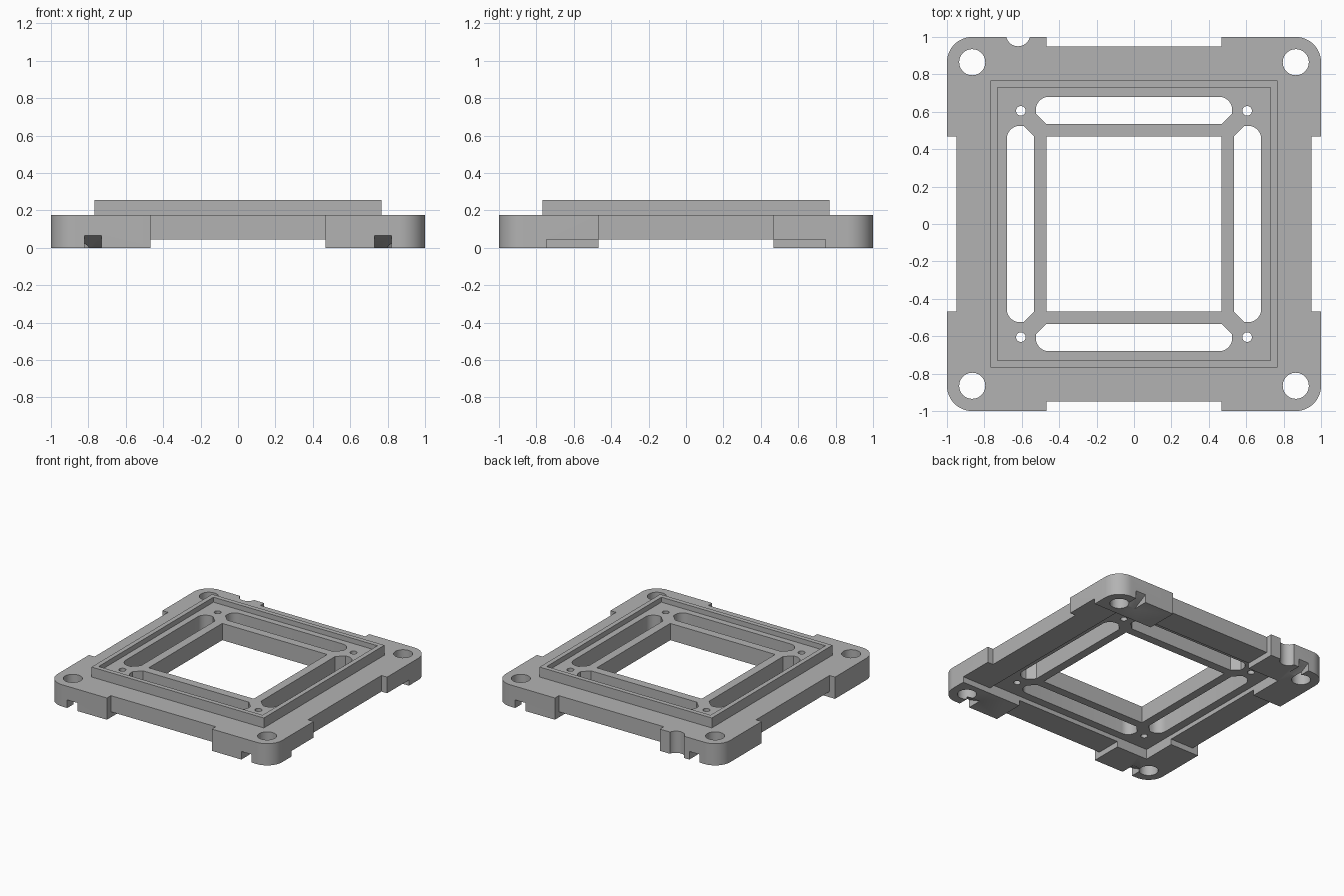
import bpy
from math import sin, cos, pi, radians
from mathutils import Matrix, Vector

if "Cube" in bpy.data.objects:
    bpy.data.objects.remove(bpy.data.objects["Cube"])

# Colour
grey = bpy.data.materials.new("plain grey")
grey.use_nodes = True
COLOUR = (0.45, 0.45, 0.45, 1)
grey.diffuse_color = COLOUR
grey.node_tree.nodes["Principled BSDF"].inputs["Base Color"].default_value = COLOUR

# Main dimensions
FOOT, RIM, WALL, POCKET = 0.467, 0.95, 0.767, 0.73
TOP, PLATE_BOTTOM, RECESS_TOP = 0.175, 0.045, 0.08
INNER, HOLE = 0.745, 0.865


def arc(cx, cy, r, a0, a1, n):
    return [(cx + r * cos(radians(a0 + (a1 - a0) * i / n)),
             cy + r * sin(radians(a0 + (a1 - a0) * i / n))) for i in range(n + 1)]


def rect(x0, x1, y0, y1):
    return [(x0, y0), (x1, y0), (x1, y1), (x0, y1)]


def square(h):
    return rect(-h, h, -h, h)


def prism(name, outline, z0, z1, matrix=Matrix()):
    """Counter-clockwise outline extruded from z0 to z1."""
    n = len(outline)
    verts = [matrix @ Vector((x, y, z)) for z in (z0, z1) for x, y in outline]
    faces = [list(range(n))[::-1], list(range(n, 2 * n))]
    faces += [(i, (i + 1) % n, n + (i + 1) % n, n + i) for i in range(n)]
    mesh = bpy.data.meshes.new(name)
    mesh.from_pydata(verts, [], faces)
    mesh.materials.append(grey)
    ob = bpy.data.objects.new(name, mesh)
    bpy.context.collection.objects.link(ob)
    return ob


def combine(tool, operation="DIFFERENCE"):
    """Apply a boolean to the frame and remove the tool."""
    mod = body.modifiers.new("boolean", "BOOLEAN")
    mod.operation, mod.solver, mod.object = operation, "EXACT", tool
    bpy.context.view_layer.objects.active = body
    bpy.ops.object.modifier_apply(modifier=mod.name)
    bpy.data.objects.remove(tool)


def cut(outline, z0=-0.5, z1=0.5, matrix=Matrix()):
    combine(prism("cutter", outline, z0, z1, matrix))


# Rounded base with the raised wall on top
c, r = 0.865, 0.135
outline = [p for k, (sx, sy) in enumerate([(1, 1), (-1, 1), (-1, -1), (1, -1)])
           for p in arc(sx * c, sy * c, r, 90 * k, 90 * k + 90, 12)]
body = prism("mounting_frame", outline, 0, TOP)
combine(prism("raised_wall", square(WALL), 0.1, 0.255), "UNION")

# Top pocket and central opening
cut(square(POCKET), 0.215, 0.5)
cut(square(FOOT))

# Gaps under the plate between the feet, and the underside recess
cut(rect(-FOOT, FOOT, -1.2, 1.2), -0.5, PLATE_BOTTOM)
cut(rect(-1.2, 1.2, -FOOT, FOOT), -0.5, PLATE_BOTTOM)
cut(square(INNER), -0.5, RECESS_TOP)
cut(rect(0.6, 1.2, -INNER, INNER), -0.5, PLATE_BOTTOM)

# Features repeated on each side: edge relief, long slot, screw holes
slot = ([(-0.47, 0.535), (0.47, 0.535), (0.525, 0.59)]
        + arc(0.455, 0.61, 0.07, 0, 90, 8)
        + arc(-0.455, 0.61, 0.07, 90, 180, 8) + [(-0.525, 0.59)])
for k in range(4):
    turn = Matrix.Rotation(k * pi / 2, 4, "Z")
    cut(rect(-FOOT, FOOT, RIM, 1.2), matrix=turn)
    cut(slot, matrix=turn)
    cut(arc(HOLE, HOLE, 0.07, 0, 345, 23), matrix=turn)
    cut(arc(0.605, 0.605, 0.026, 0, 337.5, 15), matrix=turn)

# Sloping pry slots in the front and back of the feet
wedge = [(0.78, -0.054), (1.1, -0.054), (1.1, 0.119)]
upright = Matrix(((0, 0, 1, 0), (1, 0, 0, 0), (0, 1, 0, 0), (0, 0, 0, 1)))
for turn in (Matrix(), Matrix.Rotation(pi, 4, "Z")):
    for x in (-0.775, 0.775):
        cut(wedge, x - 0.045, x + 0.045, turn @ upright)

# Half-round scallop in the back edge
cut(arc(-0.62, 1.015, 0.065, 0, 345, 23))

# Smooth curves, sharp edges
bpy.ops.object.select_all(action="DESELECT")
body.select_set(True)
bpy.context.view_layer.objects.active = body
bpy.ops.object.shade_smooth_by_angle(angle=radians(30))
